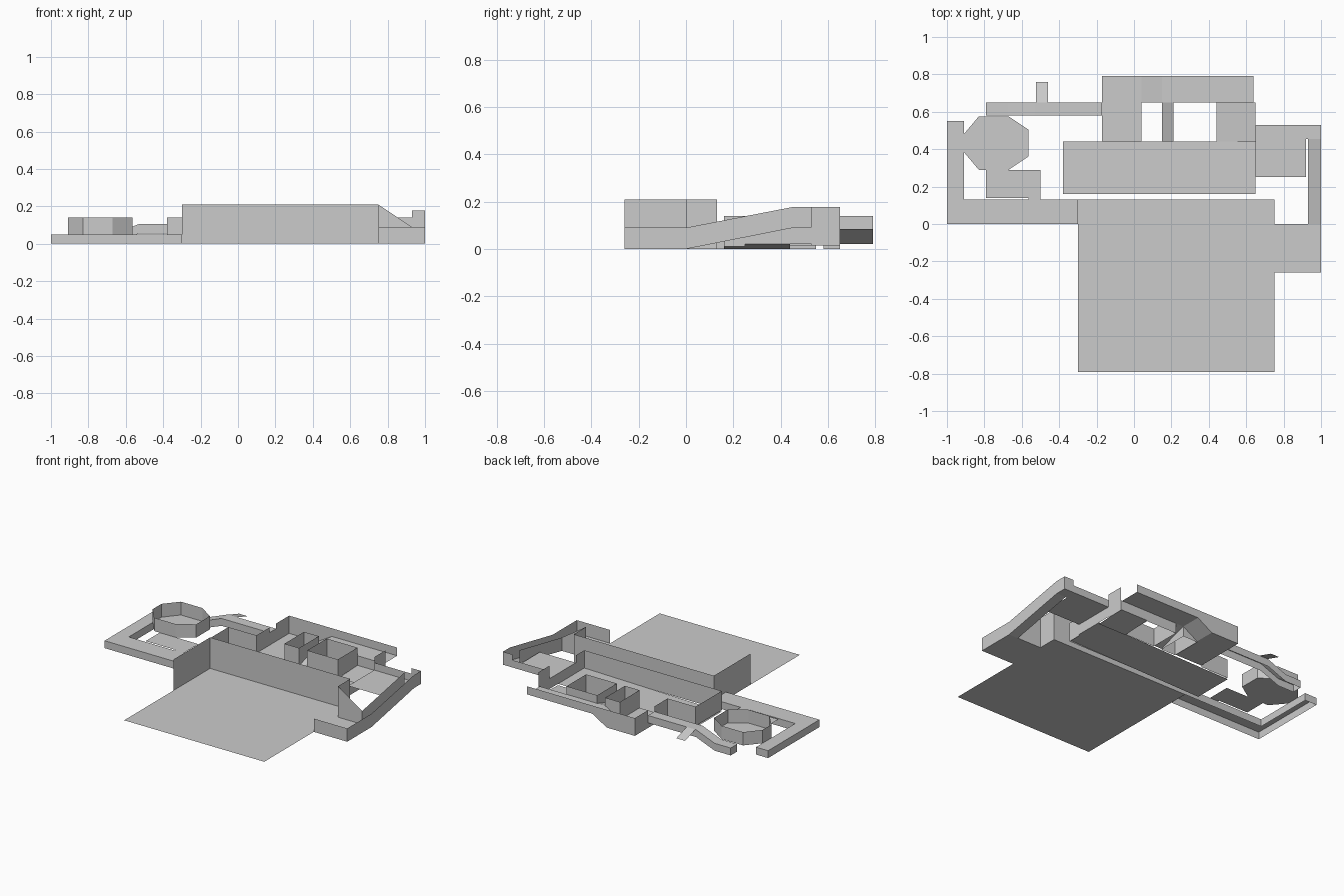
import bpy

if "Cube" in bpy.data.objects:
    bpy.data.objects.remove(bpy.data.objects["Cube"])


def sheet(name, faces):
    """Thin open surface made of flat faces."""
    verts, polys = [], []
    for f in faces:
        polys.append(range(len(verts), len(verts) + len(f)))
        verts += f
    me = bpy.data.meshes.new(name)
    me.from_pydata(verts, [], [list(p) for p in polys])
    ob = bpy.data.objects.new(name, me)
    bpy.context.collection.objects.link(ob)
    return ob


def floor(x0, x1, y0, y1, za, zb=None, axis='x'):
    """Floor rectangle, height runs from za to zb along the axis."""
    zb = za if zb is None else zb
    z10, z01 = (zb, za) if axis == 'x' else (za, zb)
    return [(x0, y0, za), (x1, y0, z10), (x1, y1, zb), (x0, y1, z01)]


def wall(pts, z0, z1, close=False):
    """Upright walls of constant height along a plan path."""
    ends = pts[1:] + pts[:1] if close else pts[1:]
    return [[(*a, z0), (*b, z0), (*b, z1), (*a, z1)] for a, b in zip(pts, ends)]


def band(a, b, ha, hb):
    """Wall with different (bottom, top) heights at each end."""
    return [[(*a, ha[0]), (*b, hb[0]), (*b, hb[1]), (*a, ha[1])]]


def rect(x0, x1, y0, y1):
    return [(x0, y0), (x1, y0), (x1, y1), (x0, y1)]


# Front yard ground and its tall walls
sheet("yard_ground", [floor(-.3, .75, -.79, .13, 0), floor(.75, 1, -.26, 0, 0)])
sheet("yard_walls", wall([(-.3, -.26), (-.3, .13), (.75, .13), (.75, 0)], 0, .21)
      + band((.75, 0), (.93, 0), (0, .21), (0, .09))
      + wall([(.75, -.26), (1, -.26), (1, 0)], 0, .09))

# Side ramp with sloping rail and landing
sheet("side_ramp", [floor(.93, 1, 0, .455, 0, .09, 'y'), floor(.93, 1, .455, .53, .09)])
sheet("ramp_rails", band((1, 0), (1, .455), (0, .09), (.09, .178))
      + band((.93, 0), (.93, .455), (0, .09), (.09, .178))
      + wall([(1, .455), (1, .53), (.93, .53)], .09, .178))

# Side room reached from the ramp
sheet("side_room", [floor(.65, .92, .25, .53, .09), floor(.92, .93, .455, .53, .09)]
      + wall([(.65, .53), (.93, .53)], .09, .14))

# Raised L-shaped walkway
L = [(-.3, 0), (-1, 0), (-1, .55), (-.91, .55), (-.91, .13), (-.3, .13)]
sheet("walkway_top", [floor(-1, -.3, 0, .13, .05), floor(-1, -.91, .13, .55, .05)])
sheet("walkway_sides", wall(L, 0, .05))
sheet("tower_step", [floor(-.79, -.5, .14, .29, .05), floor(-.565, -.5, .13, .14, .05)])

# Eight-sided tower
octagon = [(-.83, .29), (-.67, .29), (-.565, .36), (-.565, .505),
           (-.67, .575), (-.83, .575), (-.91, .48), (-.91, .385)]
sheet("tower_floor", [[(x, y, .05) for x, y in octagon]])
sheet("tower_walls", wall(octagon, .05, .14, True))

# Narrow rising path behind the tower
prof = [(-.79, .05), (-.67, .05), (-.53, .105), (-.17, .105)]
path = []
for (xa, za), (xb, zb) in zip(prof, prof[1:]):
    path.append(floor(xa, xb, .58, .65, za, zb))
    for y in (.58, .65):
        path += band((xa, y), (xb, y), (za - .05, za), (zb - .05, zb))
path += wall([(-.79, .58), (-.79, .65)], 0, .05)
sheet("back_path", path)
sheet("path_tab", [floor(-.525, -.46, .65, .76, .105, .07, 'y')])

# Main hall floor with passages around the two open pillars
sheet("hall_floor", [floor(-.38, .65, .16, .44, 0, .02),
                     floor(-.17, .04, .44, .65, .02),
                     floor(.15, .21, .44, .65, .02, .085, 'y'),
                     floor(.44, .65, .44, .65, .01, .02, 'y')])
sheet("hall_walls", wall([(-.17, .44), (-.38, .44), (-.38, .16), (.65, .16), (.65, .25)], .01, .14)
      + wall([(.65, .25), (.65, .53)], .02, .09)
      + wall([(.65, .53), (.65, .65)], .015, .178)
      + wall([(.44, .65), (.65, .65)], .02, .085))
for x0, x1 in ((.04, .15), (.21, .44)):
    sheet("pillar_walls", wall(rect(x0, x1, .44, .65), .015, .14, True))

# Back corridor: low floor, short ramp, high floor, outer walls
corr = [(-.17, .02), (.04, .02), (.15, .085), (.64, .085)]
faces = []
for (xa, za), (xb, zb) in zip(corr, corr[1:]):
    faces.append(floor(xa, xb, .65, .79, za, zb))
    faces += band((xa, .79), (xb, .79), (za, .14), (zb, .14))
sheet("back_corridor", faces)
sheet("corridor_west_wall", wall([(-.17, .44), (-.17, .58)], .02, .14)
      + wall([(-.17, .58), (-.17, .65)], .02, .105)
      + wall([(-.17, .65), (-.17, .79)], .02, .14))
